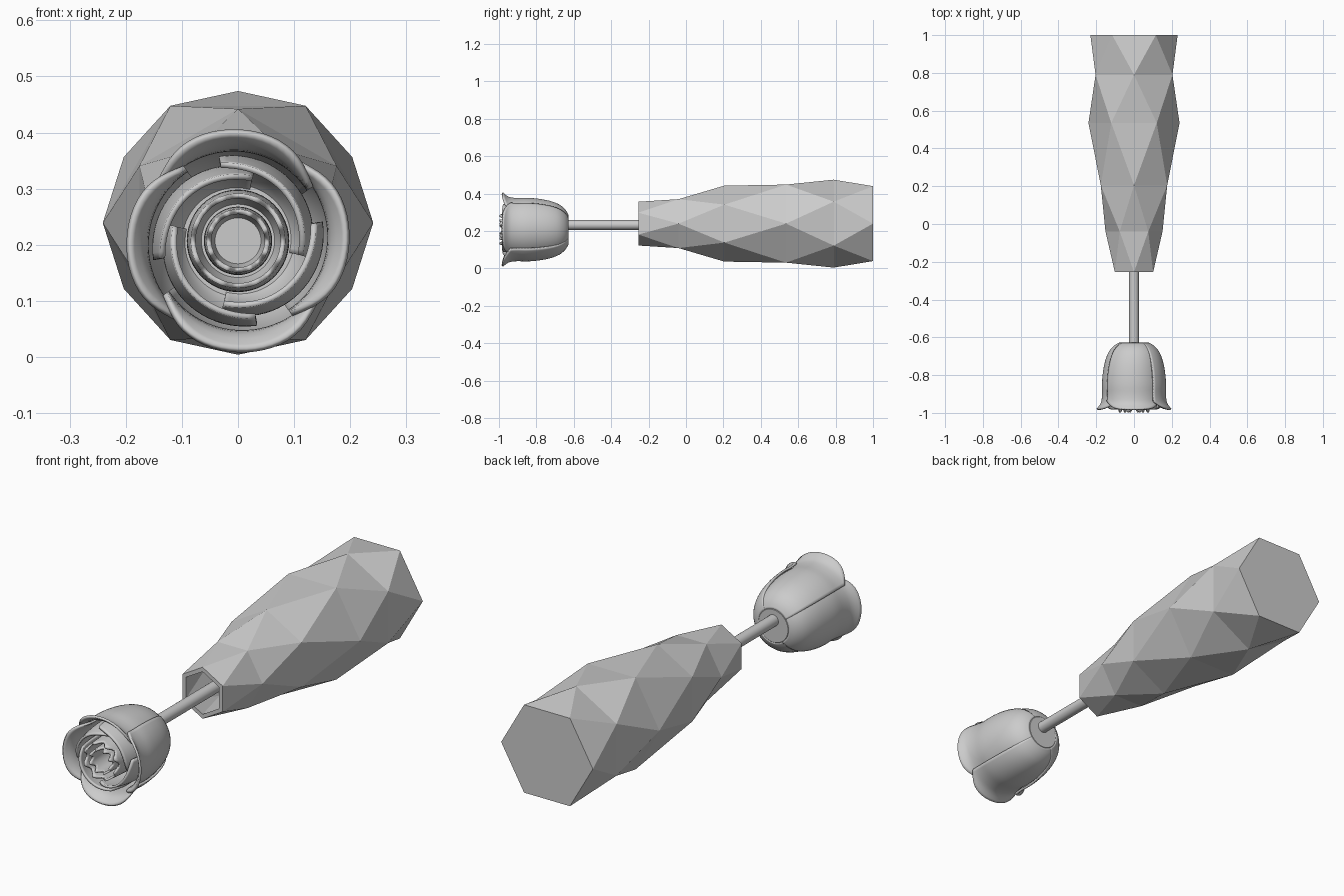
import bpy, bmesh, math

if "Cube" in bpy.data.objects:
    bpy.data.objects.remove(bpy.data.objects["Cube"])

VASE_Z, STEM_Z, BLOOM_Z = 0.239, 0.232, 0.207


def finish(bm, name, smooth=None):
    bmesh.ops.recalc_face_normals(bm, faces=bm.faces)
    me = bpy.data.meshes.new(name)
    bm.to_mesh(me)
    bm.free()
    ob = bpy.data.objects.new(name, me)
    bpy.context.collection.objects.link(ob)
    if smooth:
        bpy.ops.object.select_all(action='DESELECT')
        ob.select_set(True)
        bpy.context.view_layer.objects.active = ob
        bpy.ops.object.shade_smooth_by_angle(angle=math.radians(smooth))
    return ob


def polar(r, a, y, zc):
    return (r * math.cos(a), y, zc + r * math.sin(a))


def along(profile, t):
    """Point on a (y, r) profile, Catmull-Rom interpolated, t in 0..1."""
    n = len(profile) - 1
    i = min(int(t * n), n - 1)
    f = t * n - i
    p = [profile[max(0, min(n, i + k))] for k in (-1, 0, 1, 2)]
    return [0.5 * (2 * b + (c - a) * f + (2 * a - 5 * b + 4 * c - d) * f * f
                   + (3 * b - a - 3 * c + d) * f ** 3) for a, b, c, d in zip(*p)]


def thicken(ob, thickness):
    m = ob.modifiers.new("thickness", 'SOLIDIFY')
    m.thickness = thickness
    m.offset = 0


# Faceted vase: hexagon rings, each turned half a step from the last
def vase():
    bm = bmesh.new()
    rings = [(1.0, 0.231), (0.79, 0.235), (0.535, 0.241),
             (0.205, 0.203), (-0.04, 0.151), (-0.255, 0.117)]

    def make(y, r, p):
        return [bm.verts.new(polar(r, (i + p / 2) * math.pi / 3, y, VASE_Z)) for i in range(6)]

    def band(a, b):
        for i in range(6):
            j = (i + 1) % 6
            bm.faces.new((a[i], a[j], b[i]))
            bm.faces.new((b[i], a[j], b[j]))

    shells = []
    for wall in (0, 0.02):
        vs = [make(y - (wall if k == 0 else 0), r - wall, k % 2) for k, (y, r) in enumerate(rings)]
        bm.faces.new(vs[0])
        for k in range(5):
            band(*((vs[k], vs[k + 1]) if k % 2 == 0 else (vs[k + 1], vs[k])))
        shells.append(vs[-1])
    o, n = shells
    for i in range(6):
        j = (i + 1) % 6
        bm.faces.new((o[i], o[j], n[j], n[i]))
    finish(bm, "vase")


# Lathed part about the y axis, with optional waves on its last ring
def lathe(name, profile, zc, steps=0, waves=0, depth=0.0, n=48):
    bm = bmesh.new()
    pts = [along(profile, k / steps) for k in range(steps + 1)] if steps else profile
    rows = []
    for k, (y, r) in enumerate(pts):
        w = (k / (len(pts) - 1)) ** 6 * depth
        rows.append([bm.verts.new(polar(r, 2 * math.pi * i / n,
                     y + w * math.cos(waves * 2 * math.pi * i / n), zc)) for i in range(n)])
    for a, b in zip(rows, rows[1:]):
        for i in range(n):
            j = (i + 1) % n
            bm.faces.new((a[i], a[j], b[j], b[i]))
    if not waves:
        bm.faces.new(rows[0])
        bm.faces.new(rows[-1])
    return finish(bm, name, 40)


# Curved petal: part of a lathe, rounded at the tip, spiralling across its width
def petal(name, profile, centre, half, spiral, trim, nu=24, nv=24):
    bm = bmesh.new()
    grid = []
    for i in range(nu + 1):
        u = 2 * i / nu - 1
        end = 1 - trim * abs(u) ** 2.6
        col = []
        for k in range(nv + 1):
            t = k / nv * end
            y, r = along(profile, t)
            r += spiral * u * min(1, 2 * t) - 0.005
            a = math.radians(centre + half * u)
            col.append(bm.verts.new(polar(r, a, y, BLOOM_Z)))
        grid.append(col)
    for a, b in zip(grid, grid[1:]):
        for k in range(nv):
            bm.faces.new((a[k], b[k], b[k + 1], a[k + 1]))
    thicken(finish(bm, name, 50), 0.01)


vase()

# Stem and the round base of the bloom
lathe("stem", [(0.8, 0.026), (-0.68, 0.026)], STEM_Z, n=24)
lathe("bloom_base", [(-0.628, 0.074), (-0.634, 0.08), (-0.66, 0.1), (-0.68, 0.1)], BLOOM_Z)

# Outer petals with flared tips
outer = [(-0.632, 0.08), (-0.648, 0.108), (-0.68, 0.135), (-0.73, 0.154), (-0.79, 0.165),
         (-0.85, 0.17), (-0.905, 0.169), (-0.95, 0.176), (-0.982, 0.2)]
for i, c in enumerate((90, 0, -90, 180)):
    petal(f"outer_petal_{i + 1}", outer, c, 54, 0.007, 0.16)

# Middle petals curling inwards
middle = [(-0.65, 0.08), (-0.69, 0.115), (-0.76, 0.137), (-0.84, 0.143),
          (-0.92, 0.137), (-0.982, 0.126)]
for i in range(4):
    petal(f"middle_petal_{i + 1}", middle, 45 + 90 * i, 58, 0.012, 0.1)

# Wavy heart of the bloom
for name, r in (("heart_ring_outer", 0.08), ("heart_ring_inner", 0.052)):
    prof = [(-0.66, r * 0.8), (-0.74, r * 1.05), (-0.86, r * 1.08), (-0.984, r)]
    thicken(lathe(name, prof, BLOOM_Z, steps=16, waves=8, depth=0.014), 0.009)
